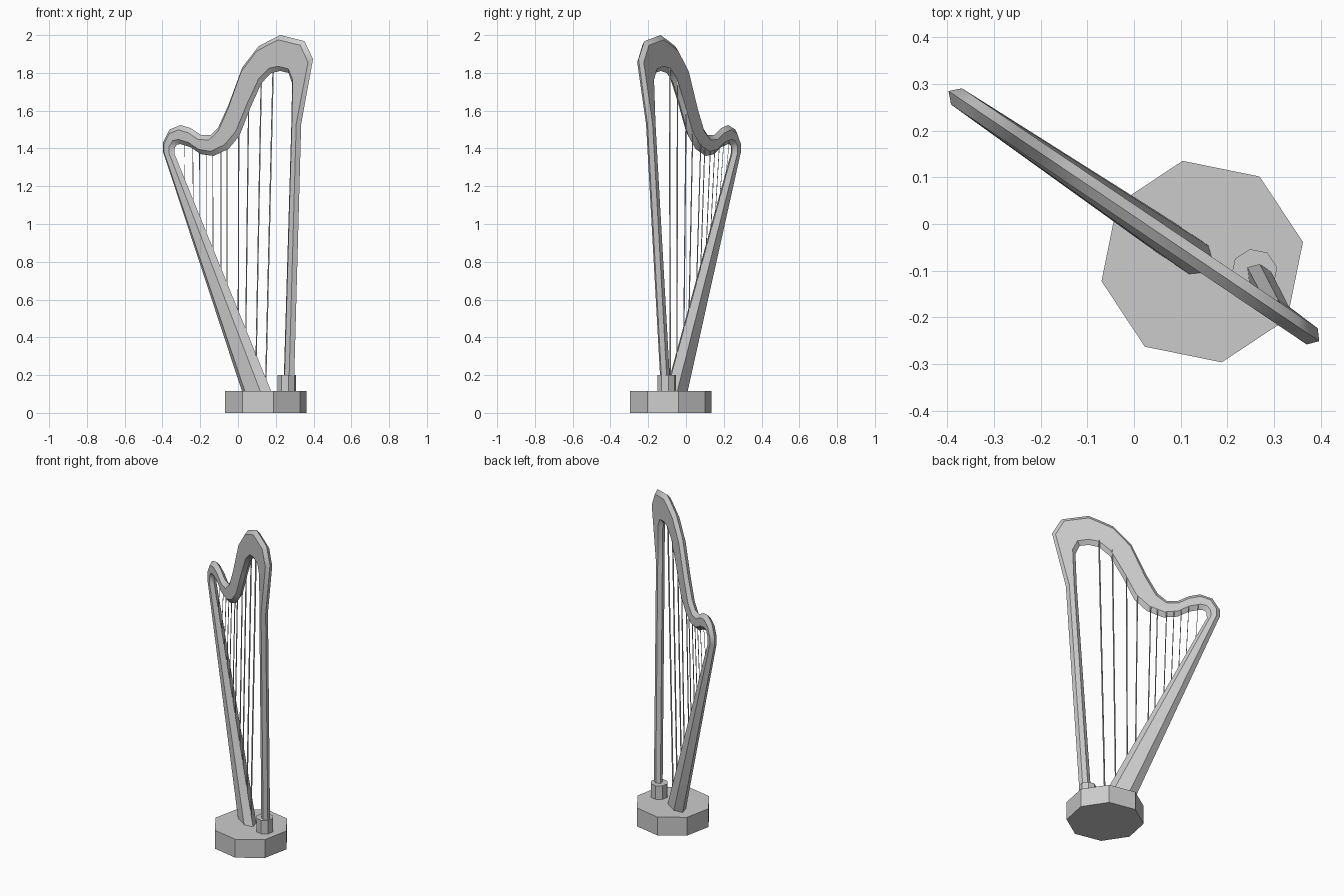
import bpy, bmesh, math
from mathutils import Vector, Matrix

if "Cube" in bpy.data.objects:
    bpy.data.objects.remove(bpy.data.objects["Cube"])

# The harp lies in an upright plane turned about z: u runs along it, v across it
TURN = Matrix.Translation((0, 0.012, 0)) @ Matrix.Rotation(math.radians(-34), 4, "Z")
COS = math.cos(math.radians(34))

grey = bpy.data.materials.new("light_grey")
grey.use_nodes = True
grey.diffuse_color = (0.6, 0.6, 0.6, 1)
grey.node_tree.nodes["Principled BSDF"].inputs["Base Color"].default_value = (0.6, 0.6, 0.6, 1)


def finish(name, bm, smooth=None):
    bmesh.ops.recalc_face_normals(bm, faces=bm.faces)
    bm.transform(TURN)
    mesh = bpy.data.meshes.new(name)
    bm.to_mesh(mesh)
    bm.free()
    mesh.materials.append(grey)
    obj = bpy.data.objects.new(name, mesh)
    bpy.context.collection.objects.link(obj)
    if smooth:
        bpy.ops.object.select_all(action="DESELECT")
        obj.select_set(True)
        bpy.context.view_layer.objects.active = obj
        bpy.ops.object.shade_smooth_by_angle(angle=math.radians(smooth))


def loft(bm, rings):
    rings = [[bm.verts.new(p) for p in ring] for ring in rings]
    n = len(rings[0])
    for a, b in zip(rings, rings[1:]):
        for i in range(n):
            j = (i + 1) % n
            bm.faces.new((a[i], a[j], b[j], b[i]))
    bm.faces.new(rings[0])
    bm.faces.new(rings[-1])


def octagon_block(name, u, v, radius, low, high):
    bm = bmesh.new()
    angles = [math.tau * i / 8 for i in range(8)]
    loft(bm, [[(u + radius * math.cos(a), v + radius * math.sin(a), z) for a in angles]
              for z in (low, high)])
    finish(name, bm)


# Six-sided section with a ridge on the outer and inner edge
def section(outer, inner, half, v):
    o = Vector((outer[0] / COS, v, outer[1]))
    i = Vector((inner[0] / COS, v, inner[1]))
    span = i - o
    step = span.normalized() * min(half * 1.2, span.length * 0.28)
    side = Vector((0, half, 0))
    return [o, o + step + side, i - step + side, i, i - step - side, o + step - side]


# Base and pillar foot
octagon_block("base", 0.173, 0.005, 0.22, 0, 0.115)
octagon_block("pillar_foot", 0.278, 0.049, 0.05, 0.115, 0.2)

# Frame outline: outer edge, inner edge, half thickness, sideways offset
MID, HALF = 0.004, 0.021
soundbox = [((0.02, 0.11), (0.175, 0.11), 0.037, MID)]
neck = [
    ((-0.4, 1.386), (-0.338, 1.37)),
    ((-0.4, 1.43), (-0.337, 1.405)),
    ((-0.365, 1.5), (-0.325, 1.42)),
    ((-0.307, 1.524), (-0.307, 1.423)),
    ((-0.254, 1.508), (-0.254, 1.407)),
    ((-0.2, 1.472), (-0.2, 1.37)),
    ((-0.148, 1.47), (-0.132, 1.36)),
    ((-0.106, 1.513), (-0.053, 1.397)),
    ((-0.053, 1.63), (0.005, 1.466)),
    ((0.021, 1.83), (0.063, 1.614)),
    ((0.106, 1.94), (0.122, 1.746)),
    ((0.165, 1.972), (0.175, 1.8)),
    ((0.222, 2.0), (0.222, 1.81)),
    ((0.35, 1.968), (0.265, 1.8)),
    ((0.395, 1.873), (0.284, 1.746)),
]
pillar = [((0.33, 1.53), (0.278, 1.53), HALF, 0.008),
          ((0.27, 0.18), (0.215, 0.18), HALF, 0.049)]
stations = soundbox + [(o, i, HALF, MID) for o, i in neck] + pillar
bm = bmesh.new()
loft(bm, [section(*s) for s in stations])
finish("frame", bm, 35)


# Height of the neck underside or soundbox front at a given x
def height(points, x):
    for (x0, z0), (x1, z1) in zip(points, points[1:]):
        if x0 <= x <= x1:
            return z0 + (z1 - z0) * (x - x0) / (x1 - x0)
    return points[-1][1]


# Strings, thinner towards the short end
underside = [i for o, i in neck[1:13]]
front_edge = [(-0.338, 1.37), (0.175, 0.11)]
tops = [0.185, 0.122, 0.055, 0.003, -0.06, -0.092, -0.135, -0.17, -0.205, -0.24, -0.285]
bm = bmesh.new()
for k, x in enumerate(tops):
    t = k / (len(tops) - 1)
    radius = 0.0045 - 0.003 * t
    foot = x - 0.04 * max(0, 1 - 3 * t)
    ends = [(foot / COS, MID, height(front_edge, foot) - 0.02),
            ((x - 0.011) / COS, 0.022, height(underside, x) + 0.03)]
    loft(bm, [[(u + radius * math.cos(a), v + radius * math.sin(a), z)
               for a in (0, math.pi / 2, math.pi, -math.pi / 2)] for u, v, z in ends])
finish("strings", bm)
